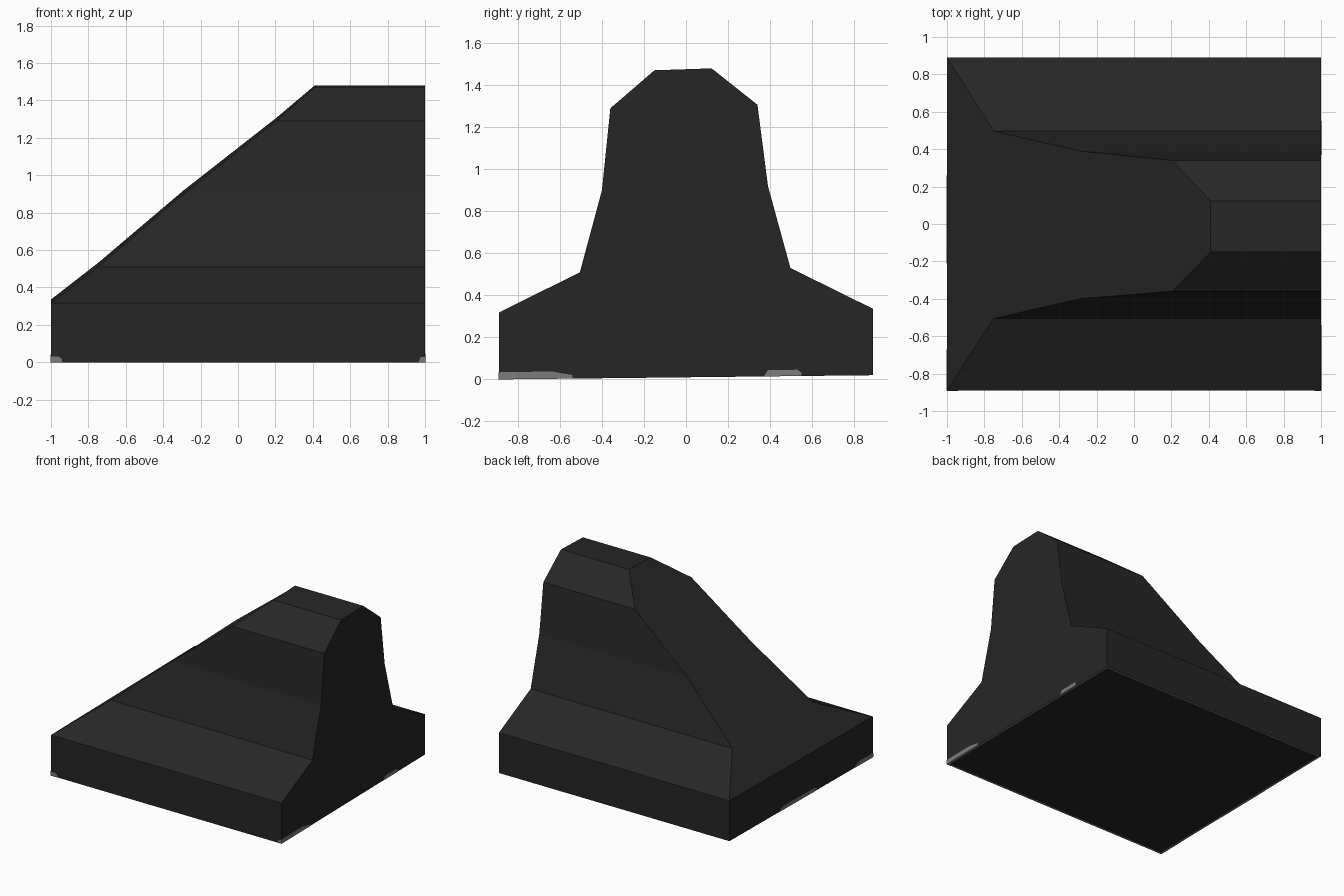
import bpy, bmesh

if "Cube" in bpy.data.objects:
    bpy.data.objects.remove(bpy.data.objects["Cube"])


def material(name, value):
    m = bpy.data.materials.new(name)
    m.diffuse_color = (value, value, value, 1)
    m.use_nodes = True
    m.node_tree.nodes["Principled BSDF"].inputs["Base Color"].default_value = m.diffuse_color
    return m


black = material("charcoal", 0.0195)
grey = material("worn grey", 0.2)


def finish(name, bm, mats):
    bmesh.ops.recalc_face_normals(bm, faces=bm.faces)
    me = bpy.data.meshes.new(name)
    bm.to_mesh(me)
    bm.free()
    for m in mats:
        me.materials.append(m)
    ob = bpy.data.objects.new(name, me)
    bpy.context.collection.objects.link(ob)
    return ob


# Wedge body: each level is (x of sloped end, y left, z left, y right, z right)
levels = [(-1, -0.89, 0, 0.89, 0.02),
          (-1, -0.89, 0.318, 0.89, 0.336),
          (-0.75, -0.505, 0.51, 0.497, 0.53),
          (-0.29, -0.40, 0.90, 0.39, 0.92),
          (0.205, -0.36, 1.29, 0.34, 1.307),
          (0.41, -0.15, 1.471, 0.122, 1.48)]
bm = bmesh.new()
rows = []
for x, y0, z0, y1, z1 in levels:
    rows.append([bm.verts.new(c) for c in
                 ((x, y0, z0), (1, y0, z0), (1, y1, z1), (x, y1, z1))])
for lo, hi in zip(rows, rows[1:]):
    for i in range(4):
        j = (i + 1) % 4
        bm.faces.new((lo[i], lo[j], hi[j], hi[i]))
bm.faces.new(rows[-1])
bottom = bm.faces.new(rows[0])
bmesh.ops.recalc_face_normals(bm, faces=bm.faces)

# Worn rim around the underside
rim = bmesh.ops.inset_individual(bm, faces=[bottom], thickness=0.022)["faces"]
for f in rim:
    f.material_index = 1
bottom.material_index = 0
finish("wedge_body", bm, [black, grey])


# Worn chips along the lower edges: thin plates on the side faces
def base_z(y):
    return 0.01 + y * 0.01124


def chip(name, side, pts):
    """side: 'x' or 'y' axis with sign; pts are (along, height)."""
    axis, sign = side
    bm = bmesh.new()
    layers = []
    for depth in (-0.002, 0.002):
        d = sign * ((1 if axis == "x" else 0.89) + depth)
        layers.append([bm.verts.new((d, a, h) if axis == "x" else (a, d, h))
                       for a, h in pts])
    n = len(pts)
    for ring in layers:
        bm.faces.new(ring)
    for i in range(n):
        j = (i + 1) % n
        bm.faces.new((layers[0][i], layers[0][j], layers[1][j], layers[1][i]))
    finish(name, bm, [grey])


def strip(name, side, a, b, height, slope_a=0.02, slope_b=0.02):
    za, zb = (base_z(a), base_z(b)) if side[0] == "x" else \
        (base_z(0.89 * side[1]),) * 2
    chip(name, side, [(a, za), (b, zb), (b, zb + height * 0.5),
                      (b - slope_b, zb + height), (a + slope_a, za + height)])


strip("right_chip_long", ("x", 1), -0.89, -0.54, 0.034, 0.0, 0.1)
strip("right_chip_short", ("x", 1), 0.37, 0.55, 0.03)
strip("left_chip_middle", ("x", -1), -0.21, 0.26, 0.03, 0.05, 0.05)
strip("left_chip_corner", ("x", -1), -0.89, -0.67, 0.034, 0.0, 0.06)
strip("front_chip_left", ("y", -1), -1.0, -0.94, 0.032, 0.0, 0.02)
strip("front_chip_right", ("y", -1), 0.965, 1.0, 0.028, 0.012, 0.0)
